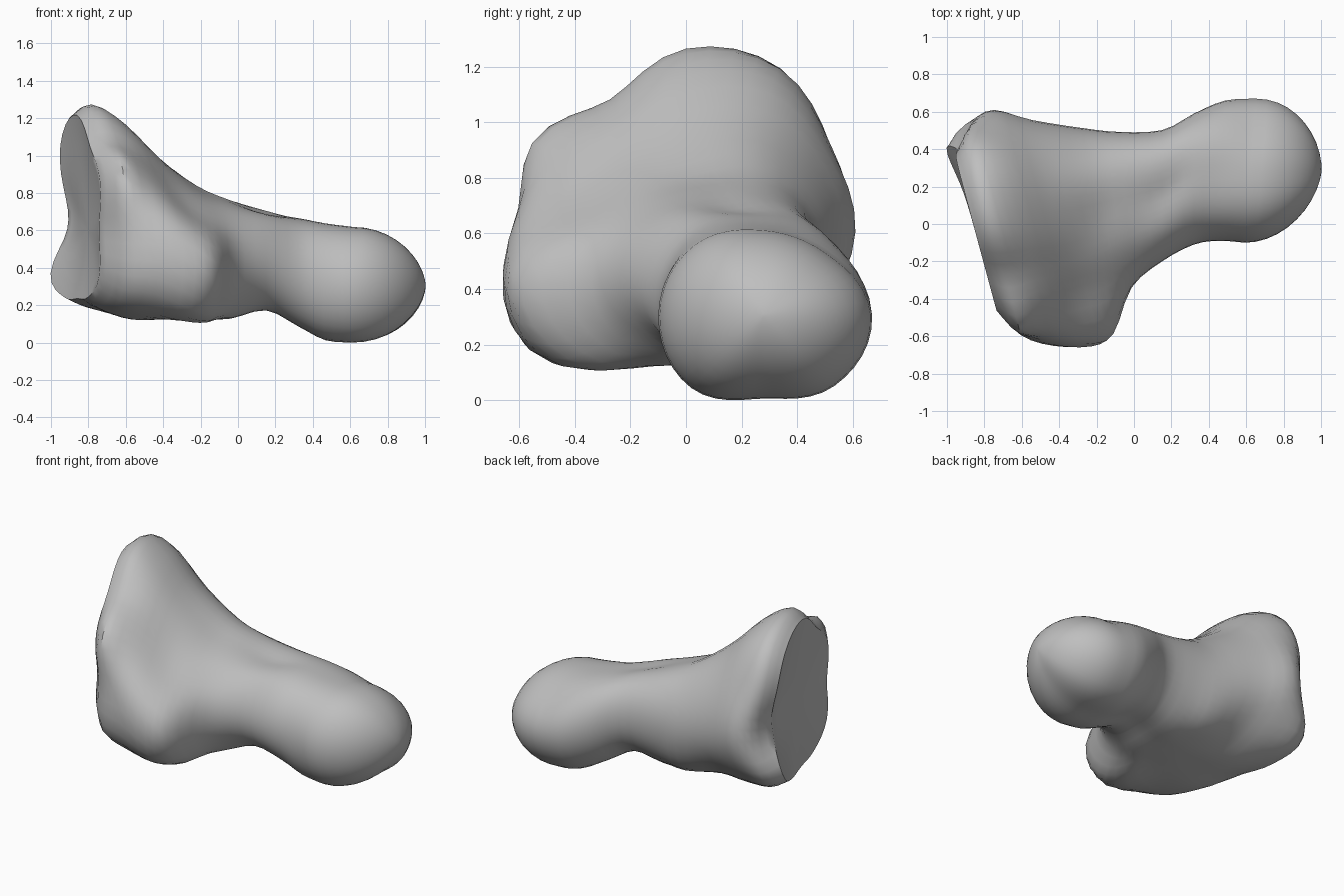
import bpy, bmesh, math
from mathutils import Vector

if "Cube" in bpy.data.objects:
    bpy.data.objects.remove(bpy.data.objects["Cube"], do_unlink=True)

AROUND = 48          # points around each ring
STEPS = 3            # rings between two neighbouring sections

# Each cross-section: x, slant, centre y, centre z, then evenly spread radii
# counted from the back (+y) over the top and round to the underside
HEAD = [
    (-.86, -.27, 0, .6, .38, .46, .59, .61, .51, .52, .43, .50, .42, .37, .42, .47),
    (-.76, -.26, 0, .6, .54, .59, .68, .66, .55, .64, .58, .64, .50, .42, .47, .56),
    (-.60, -.26, 0, .6, .61, .60, .63, .56, .49, .54, .63, .69, .55, .47, .50, .56),
    (-.40, -.26, 0, .5, .55, .57, .55, .46, .41, .45, .64, .65, .44, .37, .40, .47),
    (-.20, -.15, .05, .42, .46, .48, .47, .39, .39, .45, .64, .55, .35, .30, .33, .42),
]
SHAFT = [
    (-.04, -.08, .1, .42, .39, .41, .33, .36, .44, .37, .29, .35),
    (.15, 0, .16, .42, .34, .35, .26, .32, .36, .31, .25, .30),
    (.32, 0, .25, .36, .34, .34, .30, .34, .36, .34, .27, .32),
    (.46, .04, .28, .32, .38, .34, .31, .36, .37, .37, .31, .36),
    (.60, .08, .28, .30, .39, .32, .31, .36, .38, .37, .30, .36),
]


def spline(a, b, c, d, t):
    """Smooth value between b and c."""
    return b + .5 * t * (c - a + t * (2 * a - 5 * b + 4 * c - d
                                      + t * (3 * (b - c) + d - a)))


def ring_points(section, scale=1.0, shift=0.0):
    """Points of one slanted, rounded cross-section."""
    x, slant, cy, cz, *radii = section
    count = len(radii)
    points = []
    for i in range(AROUND):
        turn = i / AROUND * count
        k = int(turn)
        r = scale * spline(*(radii[(k + j) % count] for j in (-1, 0, 1, 2)), turn - k)
        angle = math.tau * i / AROUND
        y, z = cy + r * math.cos(angle), cz + r * math.sin(angle)
        points.append(Vector((x + shift + slant * y, y, z)))
    return points


# Hollow joint face, from its middle out to the rim
rings = [ring_points(HEAD[0], s, .05 * (1 - s * s))
         for s in (.02, .25, .5, .75, .9)]

# Flared head, shaft and knob
base = [ring_points(section) for section in HEAD + SHAFT]
last = len(base) - 1
for index in range(last):
    near = [base[min(max(index + j, 0), last)] for j in (-1, 0, 1, 2)]
    for step in range(STEPS):
        rings.append([spline(*points, step / STEPS) for points in zip(*near)])

# Rounded end of the knob
for j in range(10):
    a = math.pi / 2 * j / 10
    rings.append(ring_points(SHAFT[-1], math.cos(a) ** 1.15, .38 * math.sin(a)))
rings.append(ring_points(SHAFT[-1], .02, .38))

# Skin the rings
bm = bmesh.new()
loops = [[bm.verts.new(p) for p in ring] for ring in rings]
for low, high in zip(loops, loops[1:]):
    for i in range(AROUND):
        n = (i + 1) % AROUND
        bm.faces.new((low[i], low[n], high[n], high[i]))
bm.faces.new(loops[0])
bm.faces.new(loops[-1])

# Notch in the back rim of the joint face, and the corner jutting out below it
for centre, push, spread in (((-.95, .4, .66), .06, .05),
                             ((-.95, .42, .32), -.045, .04)):
    for v in bm.verts:
        v.co.x += push * math.exp(-(v.co - Vector(centre)).length_squared / spread)

bmesh.ops.recalc_face_normals(bm, faces=bm.faces)
mesh = bpy.data.meshes.new("bone")
bm.to_mesh(mesh)
bm.free()
bone = bpy.data.objects.new("bone", mesh)
bpy.context.collection.objects.link(bone)

# Stand it on the ground
lowest = min(v.co.z for v in mesh.vertices)
for v in mesh.vertices:
    v.co.z -= lowest

# Plain grey
grey = bpy.data.materials.new("plain grey")
grey.use_nodes = True
colour = (.52, .52, .52, 1)
grey.diffuse_color = colour
grey.node_tree.nodes["Principled BSDF"].inputs["Base Color"].default_value = colour
mesh.materials.append(grey)

bpy.context.view_layer.objects.active = bone
bone.select_set(True)
bpy.ops.object.shade_smooth_by_angle(angle=math.radians(45))
